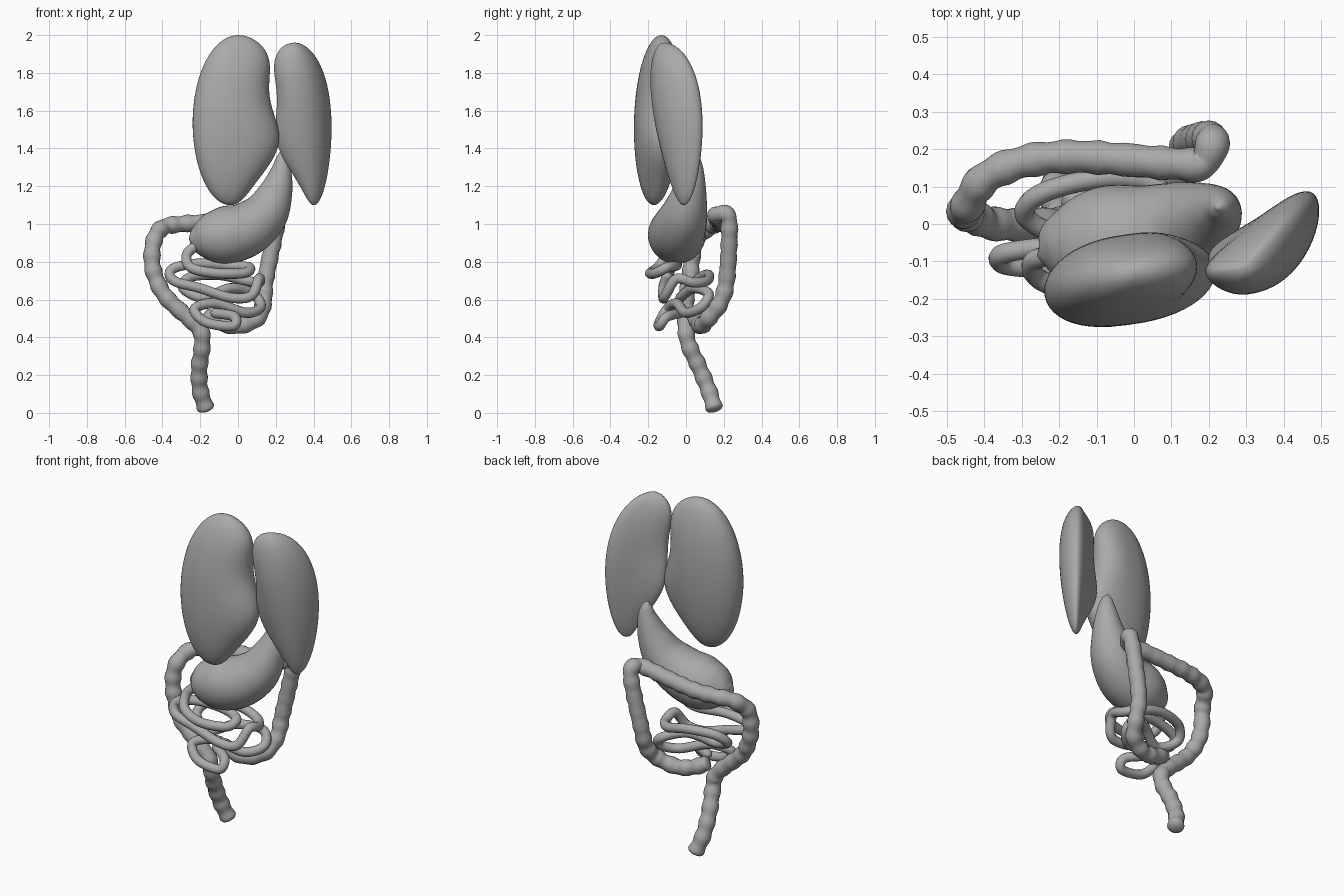
import bpy, bmesh, math
from mathutils import Vector

default_cube = bpy.data.objects.get("Cube")
if default_cube:
    bpy.data.objects.remove(default_cube, do_unlink=True)

grey = bpy.data.materials.new("matte grey")
grey.use_nodes = True
colour = (.4, .4, .4, 1)
grey.diffuse_color = colour
grey.node_tree.nodes["Principled BSDF"].inputs["Base Color"].default_value = colour


def smooth_path(keys, steps):
    """Catmull-Rom interpolation of tuples of any length."""
    points = [Vector(key) for key in keys]
    points = [points[0]] + points + [points[-1]]
    path = []
    for before, start, end, after in zip(points, points[1:], points[2:], points[3:]):
        leave, arrive = (end - before) / 2, (after - start) / 2
        for i in range(steps):
            t = i / steps
            ease = t * t * (3 - 2 * t)
            path.append(start.lerp(end, ease)
                        + leave * t * (1 - t) ** 2 - arrive * t * t * (1 - t))
    return path + [points[-1]]


def circle_angles(sides):
    return [math.tau * i / sides for i in range(sides)]


def skin(name, rings):
    """Join equal rings of points into a closed smooth surface."""
    bm = bmesh.new()
    loops = [[bm.verts.new(point) for point in ring] for ring in rings]
    for lower, upper in zip(loops, loops[1:]):
        for i in range(len(lower)):
            bm.faces.new((lower[i - 1], lower[i], upper[i], upper[i - 1]))
    bm.faces.new(loops[0])
    bm.faces.new(loops[-1])
    bmesh.ops.recalc_face_normals(bm, faces=bm.faces)
    mesh = bpy.data.meshes.new(name)
    bm.to_mesh(mesh)
    bm.free()
    mesh.materials.append(grey)
    obj = bpy.data.objects.new(name, mesh)
    bpy.context.collection.objects.link(obj)
    bpy.ops.object.select_all(action='DESELECT')
    obj.select_set(True)
    bpy.context.view_layer.objects.active = obj
    bpy.ops.object.shade_smooth_by_angle(angle=math.radians(50))


def lung(name, centre, size, lean, taper, notch, shear, bend, flare, layers=48):
    """Leaning, tapered egg with a wavy inner edge and a bent, blunt cross-section."""
    rings = []
    for layer in range(layers):
        tilt = math.pi * (layer + .2) / (layers - .6)
        rise, swell = math.cos(tilt), math.sin(tilt)
        middle = centre + lean * rise
        z = centre.z + size.z * rise
        width = size.x * swell * (1 + taper * rise)
        depth = size.y * swell * (1 + taper * rise)
        wave = notch * swell * math.cos(math.tau * (z - 1.41) / .57)
        ring = []
        for angle in circle_angles(48):
            u, v = math.cos(angle), math.sin(angle)
            u = math.copysign(abs(u) ** .85, u)
            inner = max(u * math.copysign(1, notch), 0)
            ring.append((middle.x + width * u + wave * inner,
                         middle.y + depth * v * (1 + flare * u)
                         + width * (shear * u + bend * u * u), z))
        rings.append(ring)
    skin(name, rings)


def sweep(path, radii, sides):
    """Rings of the given radii, square to the path and free of twist."""
    rings, side = [], Vector((.3, 1, .2))
    for i, centre in enumerate(path):
        along = (path[min(i + 1, len(path) - 1)] - path[max(i - 1, 0)]).normalized()
        side = (side - along * side.dot(along)).normalized()
        other = along.cross(side)
        rings.append([centre + radii[i] * (side * math.cos(a) + other * math.sin(a))
                      for a in circle_angles(sides)])
    return rings


def gut(name, keys, radius, ripple, sides):
    """Round-ended tube whose radius ripples along its length."""
    path = smooth_path(keys, 9)
    radii, travelled = [], 0
    for previous, point in zip(path[:1] + path, path):
        travelled += (point - previous).length
        radii.append(radius * (1 + ripple * math.sin(math.tau * travelled / .085)))
    # Shrink the first and last rings into blunt ends
    for i, scale in enumerate((.4, .85)):
        radii[i] *= scale
        radii[-1 - i] *= scale
    skin(name, sweep(path, radii, sides))


# Lungs
lung("right_lung", Vector((-.02, -.15, 1.55)), Vector((.22, .12, .45)),
     lean=Vector((.02, .02, 0)), taper=.06, notch=.035, shear=.13, bend=0, flare=0)
lung("left_lung", Vector((.35, -.065, 1.53)), Vector((.145, .095, .43)),
     lean=Vector((-.05, -.05, 0)), taper=.3, notch=-.025, shear=.45, bend=.24, flare=.35)

# Stomach, each key being a position and a radius
stomach = smooth_path([
    (.225, .045, 1.38, .006), (.23, .045, 1.35, .03), (.228, .04, 1.28, .056),
    (.2, .02, 1.17, .09), (.14, -.01, 1.05, .125), (.04, -.04, .97, .145),
    (-.07, -.05, .94, .152), (-.16, -.06, .93, .125), (-.22, -.065, .925, .08),
    (-.25, -.07, .925, .035), (-.256, -.07, .925, .006)], 6)
skin("stomach", sweep([key.to_3d() for key in stomach], [key.w for key in stomach], 36))

# Large intestine, from the lower end round the frame to the blind pouch
gut("large_intestine", [
    (-.165, .155, .01), (-.2, .12, .12), (-.205, .07, .24), (-.19, .015, .36),
    (-.21, 0, .45), (-.37, 0, .6), (-.43, .02, .7), (-.455, .03, .8),
    (-.445, .05, .91), (-.4, .12, .98), (-.3, .165, 1), (-.15, .18, 1.01),
    (.12, .16, 1.04), (.185, .165, 1.05), (.21, .215, 1.05), (.2, .23, .97),
    (.145, .215, .7), (.135, .18, .58), (.1, .12, .5), (0, .08, .46),
    (-.1, .065, .48), (-.18, .04, .52)], radius=.044, ripple=.07, sides=16)

# Small intestine, coiled inside the frame
gut("small_intestine", [
    (-.2, -.08, .9), (-.27, -.1, .84), (-.25, -.15, .77), (-.12, -.19, .74),
    (.03, -.16, .74), (.06, -.1, .77), (-.05, -.05, .78), (-.22, -.06, .79),
    (-.35, -.08, .76), (-.34, -.11, .7), (-.2, -.12, .66), (-.04, -.12, .61),
    (.07, -.11, .62), (.11, -.05, .71), (.11, .04, .69), (.04, .11, .7),
    (-.1, .12, .73), (-.25, .08, .72), (-.29, .02, .66), (-.18, -.03, .61),
    (-.04, .04, .66), (.08, .12, .63), (.12, .08, .56), (.04, 0, .53),
    (-.12, -.05, .58), (-.23, -.1, .55), (-.17, -.14, .48), (-.03, -.14, .46),
    (-.02, -.1, .51), (-.14, -.02, .53)], radius=.027, ripple=0, sides=12)
